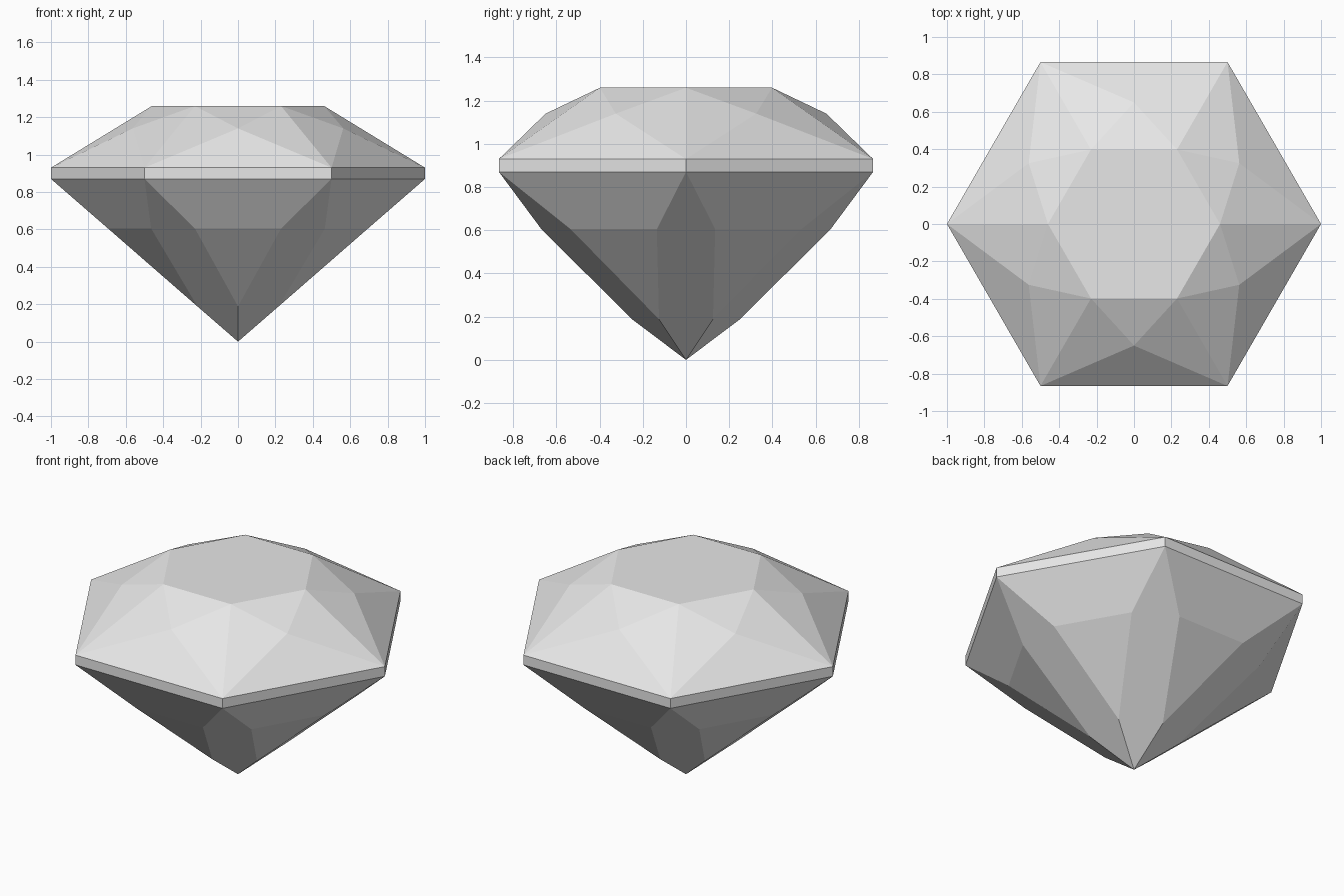
import bpy
import bmesh
from math import cos, sin, radians

SIDES = 6

cube = bpy.data.objects.get("Cube")
if cube:
    bpy.data.objects.remove(cube, do_unlink=True)

# One pale grey for the whole stone
grey = bpy.data.materials.new("pale_grey")
grey.use_nodes = True
colour = (0.8, 0.8, 0.8, 1.0)
grey.diffuse_color = colour
grey.node_tree.nodes["Principled BSDF"].inputs["Base Color"].default_value = colour

bm = bmesh.new()


def ring(radius, z, offset=0.0):
    """Six points around the axis, turned by offset degrees."""
    angles = [radians(i * 360 / SIDES + offset) for i in range(SIDES)]
    return [bm.verts.new((radius * cos(a), radius * sin(a), z)) for a in angles]


# Rings of corners, from the flat table down to the tip
table = ring(0.46, 1.26)
star = ring(0.65, 1.14, 30)
girdle_top = ring(1.0, 0.93)
girdle_low = ring(1.0, 0.87)
shoulder_a = ring(0.708, 0.605, 11)
shoulder_b = ring(0.708, 0.605, -11)
lower = ring(0.25, 0.188, 30)
tip = bm.verts.new((0, 0, 0))

bm.faces.new(table)
for i in range(SIDES):
    j = (i + 1) % SIDES
    h = i - 1
    facets = [
        # Crown: star facet, two halves of the folded kite, girdle facet
        (table[i], star[i], table[j]),
        (table[i], girdle_top[i], star[i]),
        (table[j], star[i], girdle_top[j]),
        (star[i], girdle_top[i], girdle_top[j]),
        # Girdle band
        (girdle_top[i], girdle_low[i], girdle_low[j], girdle_top[j]),
        # Pavilion: upper side facet, lower triangle, long corner facet
        (girdle_low[i], shoulder_a[i], shoulder_b[j], girdle_low[j]),
        (shoulder_a[i], lower[i], shoulder_b[j]),
        (girdle_low[i], shoulder_b[i], lower[h], tip, lower[i], shoulder_a[i]),
    ]
    for facet in facets:
        bm.faces.new(facet)

bmesh.ops.recalc_face_normals(bm, faces=bm.faces[:])
mesh = bpy.data.meshes.new("cut_gem")
bm.to_mesh(mesh)
bm.free()
mesh.materials.append(grey)
gem = bpy.data.objects.new("cut_gem", mesh)
bpy.context.collection.objects.link(gem)
